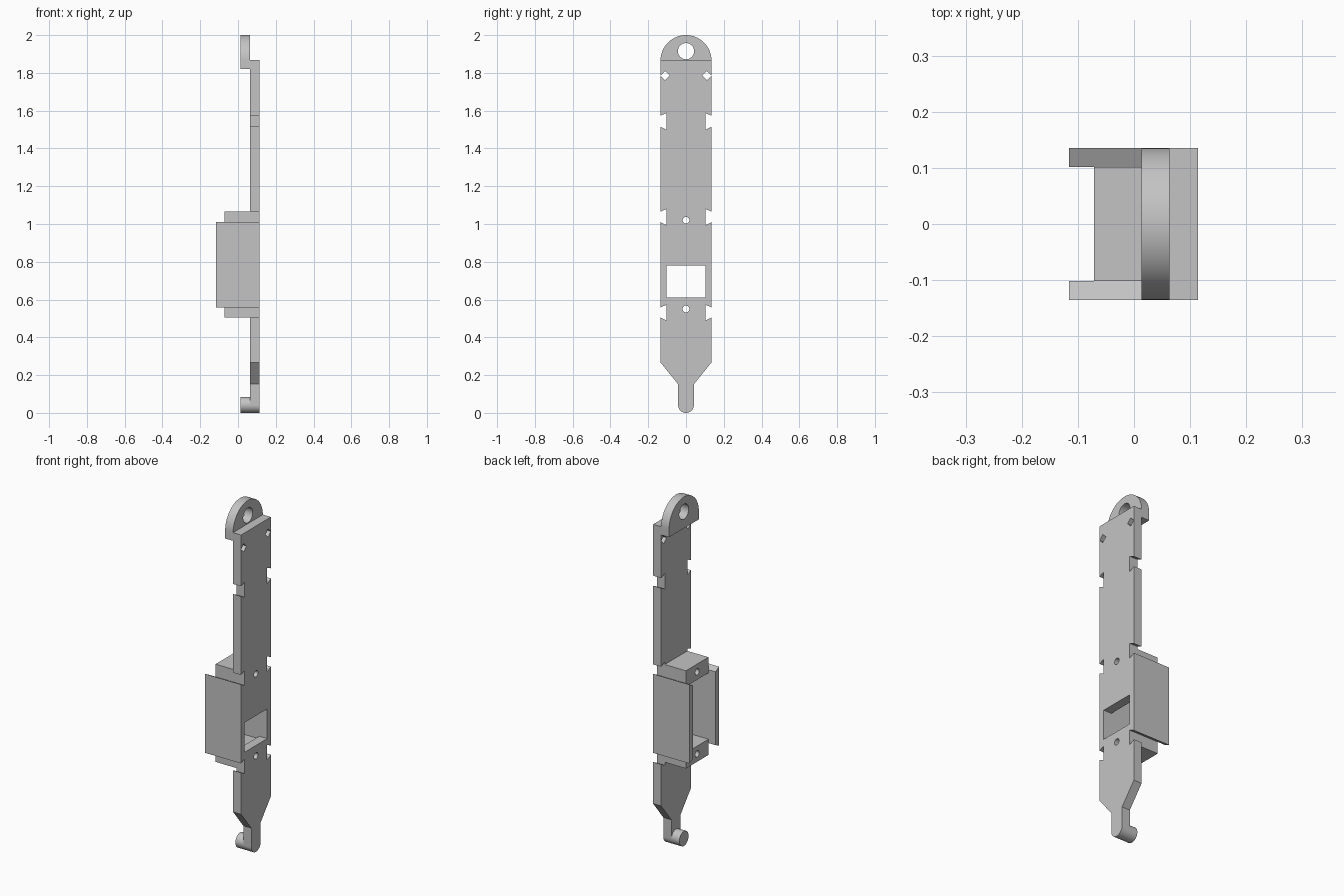
import bpy, bmesh
from math import cos, sin, pi
from mathutils import Matrix

cube = bpy.data.objects.get("Cube")
if cube:
    bpy.data.objects.remove(cube, do_unlink=True)

grey = bpy.data.materials.new("plain grey")
grey.use_nodes = True
COLOUR = (0.55, 0.55, 0.55, 1)
grey.diffuse_color = COLOUR
grey.node_tree.nodes["Principled BSDF"].inputs["Base Color"].default_value = COLOUR

# Profile axes (y, z) mapped into the world, extruded along x
TO_WORLD = Matrix(((0, 0, 1, 0), (1, 0, 0, 0), (0, 1, 0, 0), (0, 0, 0, 1)))


def arc(y, z, r, start, end, n):
    angles = [start + (end - start) * i / n for i in range(n + 1)]
    return [(y + r * cos(a), z + r * sin(a)) for a in angles]


def circle(y, z, r, n=32):
    return arc(y, z, r, 0, 2 * pi, n)[:-1]


def box(half, low, high):
    return [(-half, low), (half, low), (half, high), (-half, high)]


def prism(name, x0, x1, outline, holes=()):
    """Extrude a y-z outline with holes between x0 and x1."""
    curve = bpy.data.curves.new(name, 'CURVE')
    curve.dimensions = '2D'
    curve.fill_mode = 'BOTH'
    curve.extrude = (x1 - x0) / 2
    for loop in (outline, *holes):
        spline = curve.splines.new('POLY')
        spline.points.add(len(loop) - 1)
        for point, (y, z) in zip(spline.points, loop):
            point.co = (y, z, 0, 1)
        spline.use_cyclic_u = True
    helper = bpy.data.objects.new(name + " helper", curve)
    bpy.context.collection.objects.link(helper)
    graph = bpy.context.evaluated_depsgraph_get()
    mesh = bpy.data.meshes.new_from_object(helper.evaluated_get(graph))
    bpy.data.objects.remove(helper, do_unlink=True)

    mesh.transform(Matrix.Translation(((x0 + x1) / 2, 0, 0)) @ TO_WORLD)
    bm = bmesh.new()
    bm.from_mesh(mesh)
    bmesh.ops.remove_doubles(bm, verts=bm.verts, dist=0.00005)
    bmesh.ops.recalc_face_normals(bm, faces=bm.faces)
    bm.to_mesh(mesh)
    bm.free()
    mesh.materials.clear()
    mesh.materials.append(grey)
    obj = bpy.data.objects.new(name, mesh)
    bpy.context.collection.objects.link(obj)
    bpy.ops.object.select_all(action='DESELECT')
    obj.select_set(True)
    bpy.context.view_layer.objects.active = obj
    bpy.ops.object.shade_smooth_by_angle(angle=pi / 6)
    return obj


W = 0.135        # half width of the strip
INNER = 0.102    # half width between the notches
R = 0.042        # tongue radius
PLATE = (0.063, 0.114)
FRONT = (0.013, 0.063)
BOLTS = (0.55, 1.02)

# Main strip: rounded tongue, taper and dovetail notches, mirrored across y
side = [(R, 0.152), (W, 0.267)]
for low, high in ((0.505, 0.558), (1.01, 1.065), (1.515, 1.573)):
    side += [(W, low), (INNER, low - 0.017), (INNER, high + 0.015), (W, high)]
side.append((W, 1.867))
outline = arc(0, R, R, -pi, 0, 24) + side + [(-y, z) for y, z in reversed(side)]
diamonds = [circle(s * 0.11, 1.785, 0.024, 4) for s in (-1, 1)]
bolts = [circle(0, z, 0.018, 24) for z in BOLTS]
prism("main_strip", *PLATE, outline, [box(INNER, 0.61, 0.78)] + diamonds + bolts)

# Rounded hanging tab with its eye
tab = arc(0, 1.865, W, 0, pi, 48) + [(-W, 1.82), (W, 1.82)]
prism("hanging_tab", *FRONT, tab, [circle(0, 1.915, 0.043)])

# Peg at the foot
prism("foot_peg", *FRONT, circle(0, R, R, 48))

# Side walls with slanted ends
for name, s in (("right_wall", -1), ("left_wall", 1)):
    wall = [(s * W, 0.558), (s * W, 1.01), (s * INNER, 0.993), (s * INNER, 0.573)]
    prism(name, -0.116, PLATE[0], wall)

# Drilled mounting blocks between the walls
for name, z, low, high in (("lower_block", BOLTS[0], 0.505, 0.595),
                           ("upper_block", BOLTS[1], 0.975, 1.065)):
    prism(name, -0.071, PLATE[0], box(INNER, low, high), [circle(0, z, 0.018, 24)])
